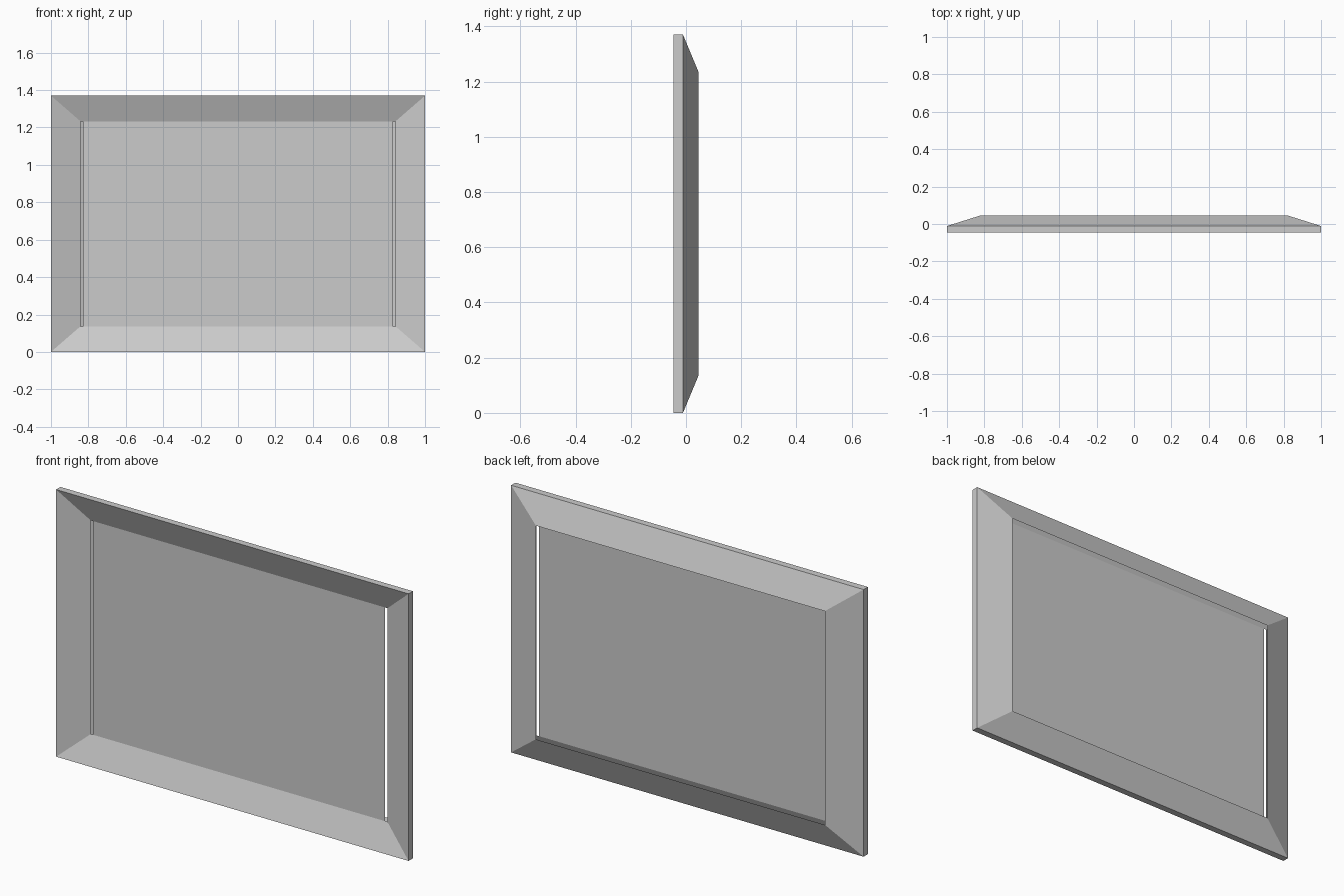
import bpy
import bmesh

cube = bpy.data.objects.get("Cube")
if cube:
    bpy.data.objects.remove(cube, do_unlink=True)

MID_Z = 0.685  # half the frame height

grey = bpy.data.materials.new("plain grey")
grey.use_nodes = True
colour = (0.6, 0.6, 0.6, 1)
grey.diffuse_color = colour
grey.node_tree.nodes["Principled BSDF"].inputs["Base Color"].default_value = colour


def ring(bm, half_x, half_z, y):
    """Rectangle of four vertices, anticlockwise seen from the front."""
    corners = ((-1, -1), (1, -1), (1, 1), (-1, 1))
    return [bm.verts.new((sx * half_x, y, MID_Z + sz * half_z)) for sx, sz in corners]


def finish(bm, name):
    mesh = bpy.data.meshes.new(name)
    bm.to_mesh(mesh)
    bm.free()
    mesh.materials.append(grey)
    obj = bpy.data.objects.new(name, mesh)
    bpy.context.collection.objects.link(obj)
    return obj


# Mitred frame: front slope, outer rim and back slope, open at the inner edge
profile = [
    (0.842, 0.548, 0.009),   # inner edge of front slope
    (1.0, MID_Z, -0.046),    # front outer edge
    (1.0, MID_Z, -0.011),    # back outer edge
    (0.82, 0.548, 0.046),    # inner edge of back slope
]
bm = bmesh.new()
rings = [ring(bm, *p) for p in profile]
for inner, outer in zip(rings, rings[1:]):
    for i in range(4):
        j = (i + 1) % 4
        bm.faces.new((outer[i], outer[j], inner[j], inner[i]))
finish(bm, "frame")

# Thin panel, with a narrow gap at each side
bm = bmesh.new()
bm.faces.new(ring(bm, 0.829, 0.548, 0.009))
finish(bm, "panel")
